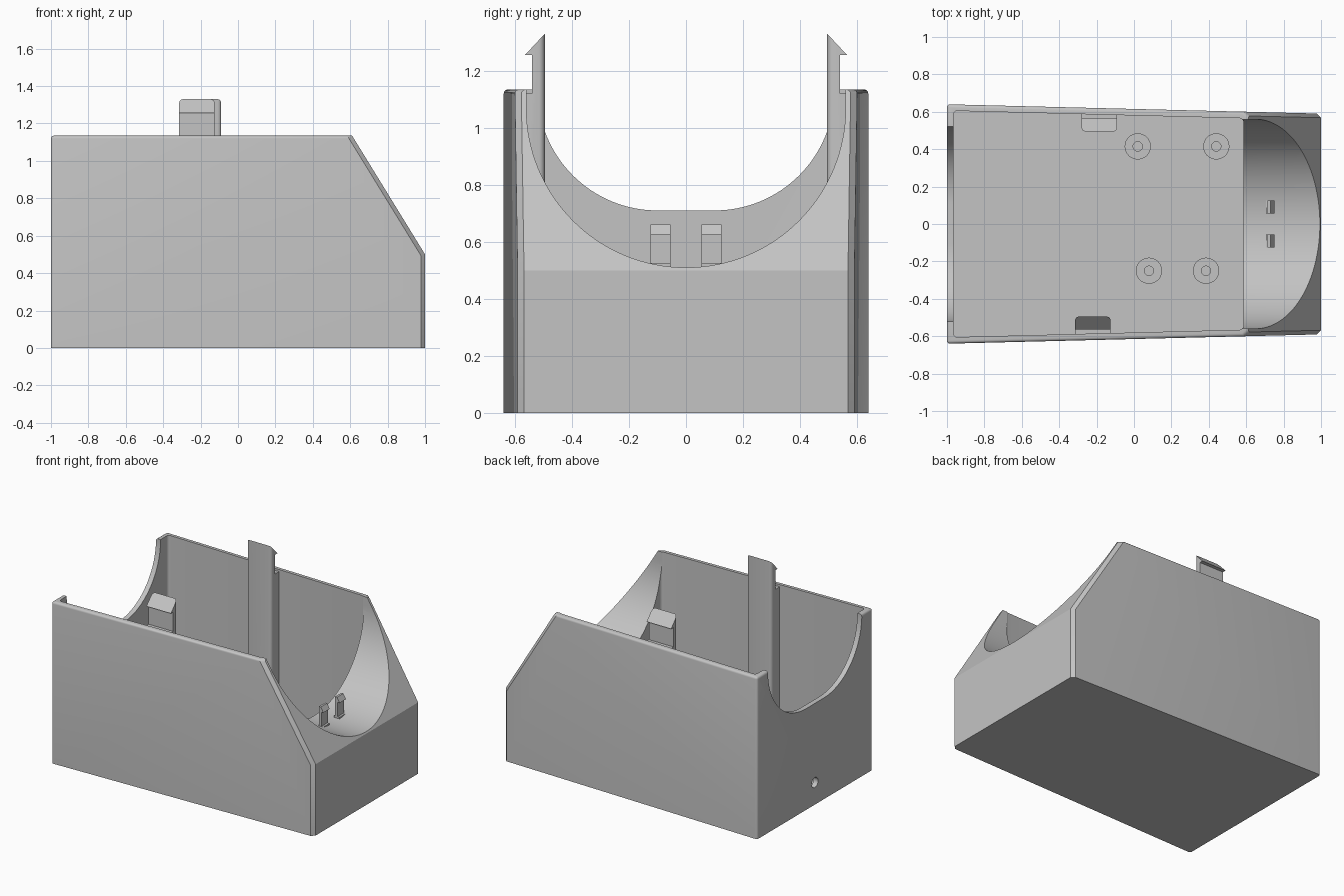
import bpy, bmesh
from math import pi, sin, cos

cube = bpy.data.objects.get("Cube")
if cube:
    bpy.data.objects.remove(cube, do_unlink=True)

grey = bpy.data.materials.new("light_grey")
grey.use_nodes = True
COLOUR = (0.55, 0.55, 0.55, 1)
grey.diffuse_color = COLOUR
for node in grey.node_tree.nodes:
    if node.type == 'BSDF_PRINCIPLED':
        node.inputs["Base Color"].default_value = COLOUR

PLACE = {'x': lambda a, b, d: (d, a, b),
         'y': lambda a, b, d: (a, d, b),
         'z': lambda a, b, d: (a, b, d)}


def prism(name, points, axis, lo, hi, bevels=(), taper=0):
    """Extrude a profile along an axis; bevels are (edge rule, width, segments)."""
    bm = bmesh.new()
    face = bm.faces.new([bm.verts.new(PLACE[axis](a, b, lo)) for a, b in points])
    moved = bmesh.ops.extrude_face_region(bm, geom=[face])["geom"]
    shift = PLACE[axis](0, 0, hi - lo)
    bmesh.ops.translate(bm, vec=shift,
                        verts=[g for g in moved if isinstance(g, bmesh.types.BMVert)])
    for v in bm.verts:
        v.co.y *= 1 - taper * (v.co.x + 1)
    bmesh.ops.recalc_face_normals(bm, faces=bm.faces)
    for rule, width, segments in bevels:
        edges = [e for e in bm.edges if rule(e.verts[0].co, e.verts[1].co)]
        bmesh.ops.bevel(bm, geom=edges, offset=width, offset_type='OFFSET',
                        segments=segments, profile=0.5, affect='EDGES')
    mesh = bpy.data.meshes.new(name)
    bm.to_mesh(mesh)
    bm.free()
    mesh.materials.append(grey)
    obj = bpy.data.objects.new(name, mesh)
    bpy.context.collection.objects.link(obj)
    return obj


def activate(obj):
    bpy.ops.object.select_all(action='DESELECT')
    obj.select_set(True)
    bpy.context.view_layer.objects.active = obj


def cut(obj, cutter):
    mod = obj.modifiers.new("cut", 'BOOLEAN')
    mod.operation, mod.solver, mod.object = 'DIFFERENCE', 'EXACT', cutter
    activate(obj)
    bpy.ops.object.modifier_apply(modifier=mod.name)
    bpy.data.objects.remove(cutter, do_unlink=True)


def smooth(obj):
    activate(obj)
    bpy.ops.object.shade_smooth_by_angle(angle=pi / 6)


def circle(cx, cy, r, n=32):
    return [(cx + r * cos(2 * pi * i / n), cy + r * sin(2 * pi * i / n)) for i in range(n)]


def u_shape(flat, r, centre, n=32):
    """Round-bottomed opening with straight sides rising past the rim."""
    right = [(flat + r * sin(pi / 2 * i / n), centre - r * cos(pi / 2 * i / n))
             for i in range(n + 1)] + [(flat + r, 1.4)]
    left = [(-y, z) for y, z in reversed(right)]
    return left + (right if flat else [p for p in right if p[0] > 1e-6])


TOP, FLOOR = 1.135, 0.04


# Tapered body: chamfered sloping end, softened rim and rear corners
def end_corner(a, b):
    return min(a.x, b.x) > 0.6 and a.y * b.y > 0 and abs(a.z - b.z) > 0.1


def soft_edge(a, b):
    side_rim = min(a.z, b.z) > TOP - 0.001 and a.y * b.y > 0
    rear = max(a.x, b.x) < -0.99 and max(a.z, b.z) > 0.1
    return side_rim or rear


body = prism("body", [(-1, 0), (1, 0), (1, 0.5), (0.61, TOP), (-1, TOP)], 'y',
             -0.64, 0.64, [(end_corner, 0.022, 1), (soft_edge, 0.016, 4)], taper=0.039)


# Cavity, sloping-end scoop, rear opening and cable hole
def upright(a, b):
    return abs(a.z - b.z) > 0.1


cut(body, prism("cavity_cutter",
                [(-0.965, -0.605), (0.585, -0.565), (0.585, 0.565), (-0.965, 0.605)],
                'z', FLOOR, 1.5, [(upright, 0.02, 4)]))
cut(body, prism("scoop_cutter", u_shape(0, 0.56, 1.07), 'x', 0.5, 1.3))
cut(body, prism("rear_cutter", u_shape(0.1, 0.42, 1.13), 'x', -1.2, -0.9))
cut(body, prism("hole_cutter", circle(0, 0.155, 0.035), 'x', -1.2, -0.9))
smooth(body)

# Tall snap clips on both side walls
for name, side, x in (("back_clip", 1, -0.28), ("front_clip", -1, -0.315)):
    profile = [(0.495, 0.03), (0.495, 1.33), (0.565, 1.255), (0.54, 1.255),
               (0.54, 1.12), (0.592, 1.12), (0.592, 0.03)]

    def inner_edge(a, b):
        return max(abs(a.y), abs(b.y)) < 0.5 and abs(a.z - b.z) > 0.5

    smooth(prism(name, [(side * y, z) for y, z in profile], 'x', x, x + 0.19,
                 [(inner_edge, 0.02, 4)]))

# Small hooks standing in the scoop
for name, y in (("small_hook_back", 0.055), ("small_hook_front", -0.125)):
    prism(name, [(0.715, 0.49), (0.735, 0.49), (0.735, 0.625), (0.75, 0.625),
                 (0.73, 0.66), (0.715, 0.66)], 'y', y, y + 0.07)
    prism(name + "_base", [(0.705, 0.49), (0.75, 0.49), (0.75, 0.525), (0.705, 0.525)],
          'y', y, y + 0.07)

# Screw bosses on the floor
for i, (x, y) in enumerate(((0.02, 0.415), (0.44, 0.415), (0.08, -0.25), (0.385, -0.25))):
    boss = prism(f"screw_boss_{i + 1}", circle(x, y, 0.07), 'z', 0.03, 0.13)
    cut(boss, prism("boss_cutter", circle(x, y, 0.025), 'z', FLOOR, 0.3))
    smooth(boss)
